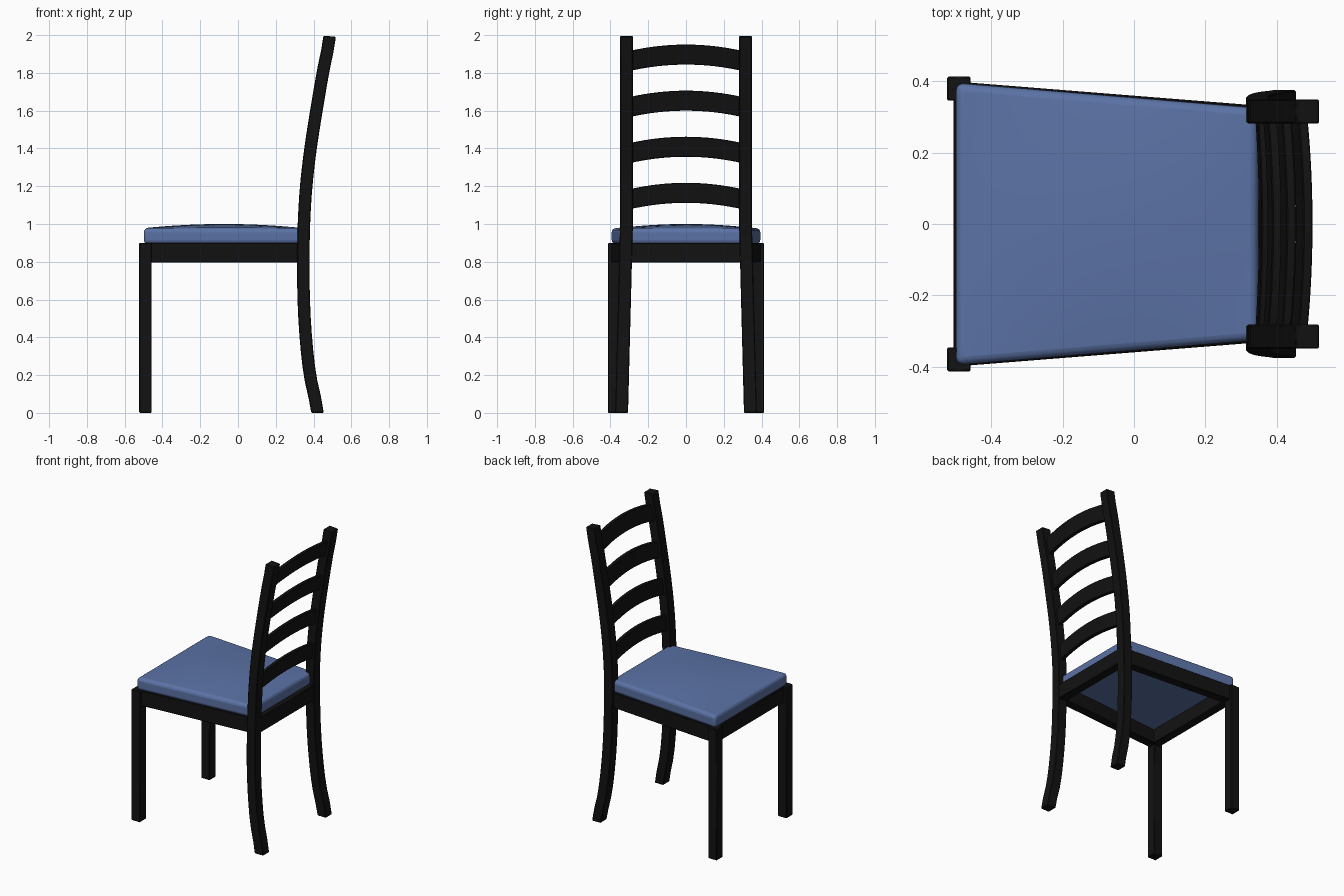
import bpy, bmesh
from mathutils import Vector

if "Cube" in bpy.data.objects:
    bpy.data.objects.remove(bpy.data.objects["Cube"])


def material(name, color):
    m = bpy.data.materials.new(name)
    m.diffuse_color = color
    m.use_nodes = True
    m.node_tree.nodes["Principled BSDF"].inputs["Base Color"].default_value = m.diffuse_color
    return m


BLACK = material("black_wood", (0.006, 0.006, 0.006, 1))
BLUE = material("blue_fabric", (0.105, 0.17, 0.38, 1))


def finish(name, bm, mat, bevel, segments=1):
    bmesh.ops.recalc_face_normals(bm, faces=bm.faces)
    mesh = bpy.data.meshes.new(name)
    bm.to_mesh(mesh)
    bm.free()
    mesh.materials.append(mat)
    ob = bpy.data.objects.new(name, mesh)
    bpy.context.collection.objects.link(ob)
    b = ob.modifiers.new("bevel", 'BEVEL')
    b.width, b.segments, b.limit_method = bevel, segments, 'ANGLE'
    b.angle_limit = 0.8
    bpy.ops.object.select_all(action='DESELECT')
    bpy.context.view_layer.objects.active = ob
    ob.select_set(True)
    bpy.ops.object.shade_smooth_by_angle()
    return ob


def loft(name, sections, bevel=0.004):
    """Skin a run of four-cornered sections and cap both ends."""
    bm = bmesh.new()
    rings = [[bm.verts.new(p) for p in s] for s in sections]
    for a, b in zip(rings, rings[1:]):
        for i in range(4):
            j = (i + 1) % 4
            bm.faces.new((a[i], a[j], b[j], b[i]))
    bm.faces.new(rings[0])
    bm.faces.new(rings[-1])
    return finish(name, bm, BLACK, bevel)


def mirrored(ob):
    m = ob.modifiers.new("mirror", 'MIRROR')
    m.use_axis = (False, True, False)


# Centre line of the back post: x at even steps of z from 0 to 2
POST_X = [0.421, 0.381, 0.359, 0.348, 0.346, 0.349, 0.361, 0.384, 0.415, 0.449, 0.486]


def post_x(z):
    t = max(0, min(z / 0.2, 9.999))
    i = int(t)
    f = t - i
    p = [POST_X[max(0, min(k, 10))] for k in range(i - 1, i + 3)]
    return p[1] + 0.5 * f * (p[2] - p[0] + f * (2 * p[0] - 5 * p[1] + 4 * p[2] - p[3]
                             + f * (3 * (p[1] - p[2]) + p[3] - p[0])))


def slope(z):
    return (post_x(z + 0.02) - post_x(z - 0.02)) / 0.04


# Back posts, curved in profile and splayed below the seat
H = 0.033
sections = []
for i in range(25):
    z = 1.994 * i / 24
    y = 0.315 + 0.026 * max(0, 1 - z)
    tilt = 0 if i == 0 else slope(z)
    n = Vector((1, 0, -tilt)).normalized() * H
    c = Vector((post_x(z), y, z))
    w = Vector((0, H + 0.001, 0))
    sections.append([c - n - w, c + n - w, c + n + w, c - n + w])
mirrored(loft("back_post", sections))

# Front legs
sections = [[(-0.49 + a * 0.033, 0.379 + b * 0.034, z)
             for a, b in ((-1, -1), (1, -1), (1, 1), (-1, 1))] for z in (0, 0.9)]
mirrored(loft("front_leg", sections))


# Seat rails
def rail(name, x0, y0, x1, y1):
    a, b = Vector((x0, y0, 0)), Vector((x1, y1, 0))
    d = (b - a).normalized()
    n = Vector((-d.y, d.x, 0)) * 0.03
    lo, hi = Vector((0, 0, 0.795)), Vector((0, 0, 0.9))
    return loft(name, [[p - n + lo, p + n + lo, p + n + hi, p - n + hi] for p in (a, b)])


mirrored(rail("side_rail", -0.49, 0.368, 0.34, 0.302))
rail("front_rail", -0.475, -0.37, -0.475, 0.37)
rail("back_rail", 0.347, -0.30, 0.347, 0.30)

# Arched back slats following the lean of the posts
for k in range(4):
    zc = 1.132 + 0.244 * k
    sections = []
    for i in range(17):
        t = i / 8 - 1
        arch = 1 - t * t
        s = []
        for dx, dz in ((-1, -1), (1, -1), (1, 1), (-1, 1)):
            z = zc + 0.033 * arch + dz * 0.053
            s.append((post_x(z) + dx * 0.013 + 0.008 * arch, t * 0.295, z))
        sections.append(s)
    loft(f"back_slat_{k + 1}", sections, 0.003)

# Domed cushion, tapering to the back
bm = bmesh.new()
bmesh.ops.create_grid(bm, x_segments=16, y_segments=16, size=1)
ext = bmesh.ops.extrude_face_region(bm, geom=bm.faces[:], use_keep_orig=True)
top = {g for g in ext["geom"] if isinstance(g, bmesh.types.BMVert)}
for v in bm.verts:
    u, w = v.co.x, v.co.y
    x = -0.075 + 0.423 * u
    half = 0.395 - 0.083 * (x + 0.498)
    z = 0.978 + 0.022 * (1 - u * u) * (1 - w * w) if v in top else 0.893
    v.co = (x, w * half, z)
finish("seat_cushion", bm, BLUE, 0.022, 4)
